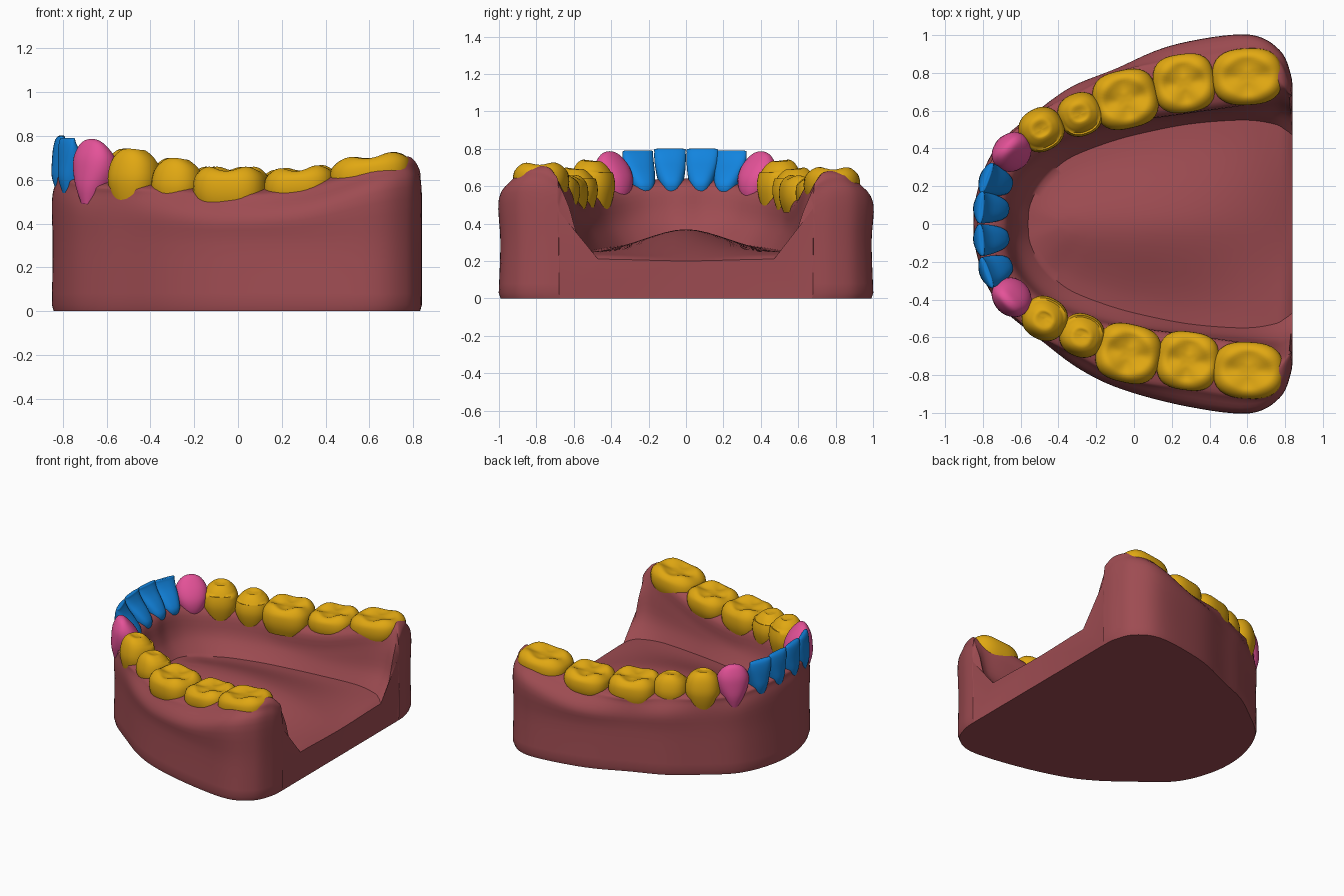
import bpy, bmesh, math

if "Cube" in bpy.data.objects:
    bpy.data.objects.remove(bpy.data.objects["Cube"])


def material(name, rgb):
    m = bpy.data.materials.new(name)
    m.diffuse_color = (*rgb, 1)
    m.use_nodes = True
    m.node_tree.nodes["Principled BSDF"].inputs["Base Color"].default_value = m.diffuse_color
    return m


GUM = material("gum_red", (0.342, 0.072, 0.084))
GOLD = material("back_teeth_gold", (0.75, 0.39, 0.006))
BLUE = material("incisor_blue", (0.006, 0.23, 0.73))
PINK = material("canine_pink", (0.776, 0.084, 0.314))


def curve(pts, k):
    """Smooth curve through tuples, k steps per span."""
    out = []
    for i in range(len(pts) - 1):
        a, b, c, d = pts[max(i - 1, 0)], pts[i], pts[i + 1], pts[min(i + 2, len(pts) - 1)]
        for j in range(k):
            t = j / k
            out.append(tuple(
                q + 0.5 * t * (r - p + t * (2 * p - 5 * q + 4 * r - s + t * (3 * (q - r) + s - p)))
                for p, q, r, s in zip(a, b, c, d)))
    return out + [tuple(pts[-1])]


def lerp(a, b, t):
    return tuple(p + (q - p) * t for p, q in zip(a, b))


def toward(a, b, dist):
    return lerp(a, b, dist / max(math.dist(a, b), 1e-6))


def finish(bm, name, mat, angle):
    bmesh.ops.remove_doubles(bm, verts=bm.verts, dist=0.0004)
    bmesh.ops.recalc_face_normals(bm, faces=bm.faces)
    me = bpy.data.meshes.new(name)
    bm.to_mesh(me)
    bm.free()
    me.materials.append(mat)
    ob = bpy.data.objects.new(name, me)
    bpy.context.collection.objects.link(ob)
    bpy.ops.object.select_all(action='DESELECT')
    ob.select_set(True)
    bpy.context.view_layer.objects.active = ob
    bpy.ops.object.shade_smooth_by_angle(angle=math.radians(angle))


def left_drop(x, y):
    # the left rear is slightly lower
    return 0.035 * max(0, x) if y > 0 else 0


# gum stations, front to back: outer xy, ridge xy, ridge half width, ridge z, inner foot xyz
STATIONS = [
    (-.85, 0, -.75, 0, .09, .62, -.56, 0, .32),
    (-.835, .15, -.75, .12, .085, .62, -.55, .10, .32),
    (-.78, .32, -.71, .26, .085, .60, -.50, .20, .31),
    (-.69, .455, -.62, .39, .09, .575, -.42, .29, .29),
    (-.50, .61, -.48, .51, .10, .565, -.32, .36, .28),
    (-.29, .765, -.27, .60, .11, .555, -.14, .43, .27),
    (-.06, .875, -.03, .685, .15, .535, .04, .48, .26),
    (.29, .965, .29, .73, .15, .565, .30, .53, .25),
    (.61, 1.0, .60, .775, .15, .655, .58, .55, .25),
    (.77, .92, .73, .78, .10, .685, .74, .53, .24),
    (.83, .79, .79, .735, .04, .68, .80, .50, .23),
    (.84, .68, .82, .69, .015, .63, .84, .47, .21),
]


def gum_row(s):
    ox, oy, cx, cy, w, g, fx, fy, fz = s
    g -= left_drop(cx, cy)
    if oy > 0:
        oy -= 0.04 * math.exp(-((ox + 0.12) / 0.2) ** 2)
    O, C, F = (ox, oy), (cx, cy), (fx, fy)
    ro, ri = toward(C, O, 0.8 * w), toward(C, F, 0.85 * w)
    prof = [(*O, .03), (*lerp(O, C, .04), .3), (*O, g - .12),
            (*lerp(O, ro, .6), g - .035), (*ro, g), (*C, g + .02), (*ri, g - .02),
            (*lerp(ri, F, .25), g - .14),
            (*lerp(ri, F, .5), g + (fz - g) * .72), (*F, fz)]
    row = [(ox * .99, oy * .99, 0)] + curve(prof, 4)
    # floor rising to the centre line
    tx = -.35 + 1.19 * (fx + .56) / 1.40
    tz = .37 - (.24 if tx > 0 else .15) * tx * tx
    for j in range(1, 9):
        t = j / 8
        e = t * t * (3 - 2 * t)
        row.append((*lerp(F, (tx, 0), t), fz + (tz - fz) * e))
    return row


# gum and base block
mirrored = [(a, -b, c, -d, w, g, e, -f, h) for a, b, c, d, w, g, e, f, h in STATIONS]
bm = bmesh.new()
rows = [[bm.verts.new(p) for p in gum_row(s)]
        for s in curve(mirrored[:0:-1] + STATIONS, 6)]
for r0, r1 in zip(rows, rows[1:]):
    for j in range(len(r0) - 1):
        bm.faces.new((r0[j], r0[j + 1], r1[j + 1], r1[j]))
back = bm.faces.new(rows[0] + rows[-1][::-1])
base = bm.faces.new([r[0] for r in rows])
bmesh.ops.triangulate(bm, faces=[back, base])
finish(bm, "gum_base", GUM, 50)

# crown layers: height, length scale, depth scale, outward shift
MOLAR = [(0, .85, .85, 0), (.25, .96, .96, 0), (.5, 1, 1, 0), (.75, .96, .96, 0),
         (.93, .82, .82, 0), (1, .64, .64, 0), (.92, .42, .42, 0), (.86, .2, .2, 0),
         (.85, 0, 0, 0)]
PREMOLAR = [(0, .7, .75, 0), (.25, .9, .92, 0), (.5, 1, 1, 0), (.75, .9, .9, 0),
            (.92, .7, .68, .02), (1, .45, .42, .03), (.96, .22, .2, 0), (.94, 0, 0, 0)]
CANINE = [(0, .4, .72, .06), (.25, .75, .96, .02), (.5, .98, .95, .02), (.72, .95, .75, .08),
          (.9, .66, .42, .14), (.98, .32, .2, .16), (1, 0, 0, .16)]
INCISOR = [(0, .5, .8, 0), (.25, .76, 1, 0), (.5, .92, .8, .1), (.75, 1, .46, .24),
           (.93, 1, .24, .29), (1, .92, .12, .27), (1, 0, 0, .27)]
SEG = 40


def tooth(name, mat, layers, n, cusps, groove, x, y, side, length, width, ang, z0, z1, tilt):
    a = math.radians(ang)
    out, tan = (-math.cos(a), side * math.sin(a)), (math.sin(a), side * math.cos(a))
    bm = bmesh.new()
    rings = []
    for h, sx, sy, off in curve(layers, 3):
        ring = []
        for i in range(SEG):
            th = 2 * math.pi * i / SEG
            c, s = math.cos(th), math.sin(th)
            r = (abs(c) ** n + abs(s) ** n) ** (-1 / n) / 2
            u, v = c * r * sx * length, (s * r * sy + off) * width
            px, py = x + u * tan[0] + v * out[0], y + u * tan[1] + v * out[1]
            z = z0 + h * (z1 - z0) + tilt * (px - x) - left_drop(px, y)
            if h > .8:  # grooves between the cusps
                z -= groove * max(0, 1 - abs(sx - .6) / .4) * (.5 + .5 * math.cos(cusps * th))
                if cusps == 2:
                    z += .2 * min(0, v)
            ring.append(bm.verts.new((px, py, z)))
        rings.append(ring)
    for r0, r1 in zip(rings, rings[1:]):
        for i in range(SEG):
            k = (i + 1) % SEG
            bm.faces.new((r0[i], r0[k], r1[k], r1[i]))
    bm.faces.new(rings[0])
    finish(bm, name, mat, 60)


# name, colour, layers, squareness, cusps, groove, right xy, left xy, length, width, angle, z range, tilt
TEETH = [
    ("central_incisor", BLUE, INCISOR, 2.5, 4, 0, -.755, -.081, -.755, .083, .168, .19, 5, .55, .80, 0),
    ("lateral_incisor", BLUE, INCISOR, 2.5, 4, 0, -.73, -.24, -.73, .225, .17, .18, 20, .54, .79, 0),
    ("canine", PINK, CANINE, 2.2, 4, 0, -.645, -.385, -.645, .378, .22, .20, 45, .49, .787, 0),
    ("first_premolar", GOLD, PREMOLAR, 2.3, 2, .012, -.472, -.50, -.49, .50, .24, .23, 60, .47, .742, 0),
    ("second_premolar", GOLD, PREMOLAR, 2.3, 2, .015, -.275, -.59, -.285, .58, .235, .23, 68, .46, .70, 0),
    ("first_molar", GOLD, MOLAR, 2.9, 4, .025, -.03, -.685, -.045, .66, .34, .31, 77, .46, .66, 0),
    ("second_molar", GOLD, MOLAR, 2.9, 4, .025, .285, -.725, .265, .745, .325, .31, 82, .49, .66, .08),
    ("third_molar", GOLD, MOLAR, 2.7, 4, .02, .605, -.775, .60, .78, .37, .30, 87, .54, .715, .12),
]
for name, mat, lay, n, cusps, gr, rx, ry, lx, ly, length, width, ang, z0, z1, tilt in TEETH:
    for label, px, py, side in (("right_", rx, ry, -1), ("left_", lx, ly, 1)):
        tooth(label + name, mat, lay, n, cusps, gr, px, py, side, length, width, ang, z0, z1, tilt)
